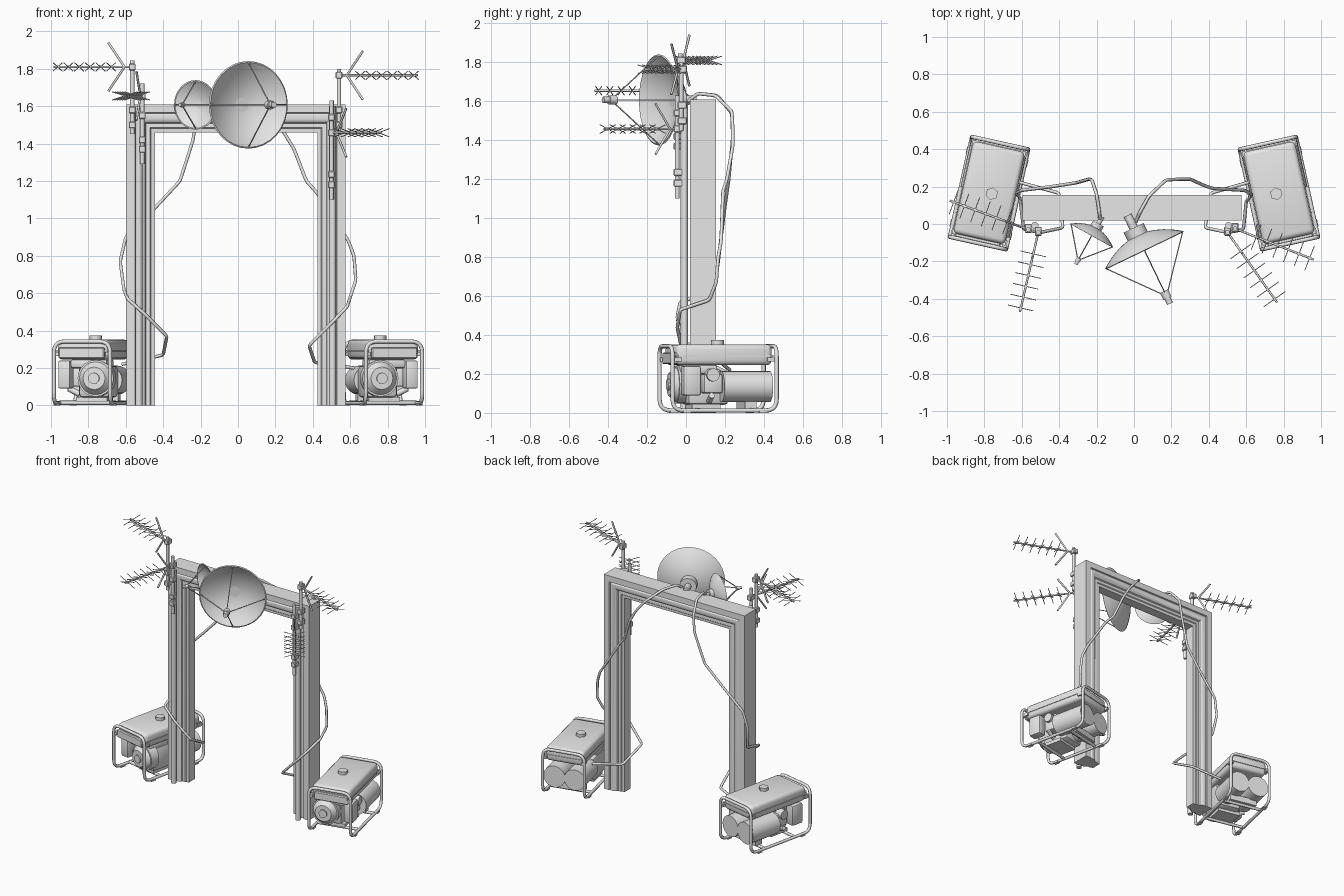
import bpy, bmesh, math
from mathutils import Vector, Matrix

if "Cube" in bpy.data.objects:
    bpy.data.objects.remove(bpy.data.objects["Cube"])

GREY = bpy.data.materials.new("metal_grey")
GREY.diffuse_color = (0.8, 0.8, 0.8, 1)
GREY.use_nodes = True
GREY.node_tree.nodes["Principled BSDF"].inputs["Base Color"].default_value = GREY.diffuse_color


def add(name, bm, angle=35):
    bmesh.ops.recalc_face_normals(bm, faces=bm.faces)
    me = bpy.data.meshes.new(name)
    bm.to_mesh(me)
    bm.free()
    me.materials.append(GREY)
    me.shade_smooth()
    me.set_sharp_from_angle(angle=math.radians(angle))
    ob = bpy.data.objects.new(name, me)
    bpy.context.scene.collection.objects.link(ob)
    return ob


def box(name, lo, hi, bevel=0.0, seg=2):
    lo, hi = Vector(lo), Vector(hi)
    bm = bmesh.new()
    bmesh.ops.create_cube(bm, size=1)
    for v in bm.verts:
        v.co = (lo + hi) / 2 + v.co * (hi - lo)
    if bevel:
        bmesh.ops.bevel(bm, geom=bm.edges[:], offset=bevel, segments=seg, profile=0.5, affect='EDGES')
    return add(name, bm)


def rod(name, a, b, r, sides=12, r2=None):
    a, b = Vector(a), Vector(b)
    bm = bmesh.new()
    bmesh.ops.create_cone(bm, cap_ends=True, segments=sides, radius1=r,
                          radius2=r if r2 is None else r2, depth=(b - a).length)
    rot = (b - a).to_track_quat('Z', 'Y').to_matrix().to_4x4()
    bm.transform(Matrix.Translation((a + b) / 2) @ rot)
    return add(name, bm, 50 if sides > 6 else 70)


def fillet(pts, r, closed, n=4):
    pts = [Vector(p) for p in pts]
    out = []
    for i, p in enumerate(pts):
        if not closed and i in (0, len(pts) - 1):
            out.append(p)
            continue
        q, s = pts[i - 1], pts[(i + 1) % len(pts)]
        a = p + (q - p).normalized() * min(r, (q - p).length * 0.45)
        b = p + (s - p).normalized() * min(r, (s - p).length * 0.45)
        for k in range(n + 1):
            t = k / n
            out.append(a * (1 - t) ** 2 + p * 2 * t * (1 - t) + b * t * t)
    return out


def tube(name, pts, r, closed=False, bend=0.03, n=4):
    cu = bpy.data.curves.new(name, 'CURVE')
    cu.dimensions = '3D'
    cu.bevel_depth = r
    cu.bevel_resolution = 2
    cu.use_fill_caps = True
    path = fillet(pts, bend, closed, n)
    sp = cu.splines.new('POLY')
    sp.points.add(len(path) - 1)
    for pt, p in zip(sp.points, path):
        pt.co = (*p, 1)
    sp.use_cyclic_u = closed
    tmp = bpy.data.objects.new(name + "_path", cu)
    bm = bmesh.new()
    me = bpy.data.meshes.new_from_object(tmp)
    bm.from_mesh(me)
    bpy.data.objects.remove(tmp)
    return add(name, bm, 50)


# door frame: moulded section swept up, across and down with mitred corners
front = [(0, .02), (.045, .02), (.048, .03), (.058, .024), (.07, .023), (.082, .026),
         (.092, .034), (.098, .036), (.103, .046), (.125, .044), (.13, .05), (.15, .052)]
section = front + [(u, .175 - v) for u, v in reversed(front)]
bm = bmesh.new()
rings = []
for sta in range(4):
    ring = []
    for u, v in section:
        x = -.595 + u if sta < 2 else .575 - u
        z = 1.61 - u if sta in (1, 2) else 0
        ring.append(bm.verts.new((x, v, z)))
    rings.append(ring)
n = len(section)
for a, b in zip(rings, rings[1:]):
    for i in range(n):
        bm.faces.new((a[i], a[(i + 1) % n], b[(i + 1) % n], b[i]))
bm.faces.new(rings[0])
bm.faces.new(rings[-1])
add("door_frame", bm, 25)

# conduit poles up the front of each jamb
for side, x in (("left", -.53), ("right", .505)):
    rod(side + "_conduit_pole", (x, -.008, 0), (x, -.008, 1.6), .019, 16)


# dishes: parabolic shell, back mount, struts and feed horn
def dish(name, centre, normal, r):
    c, nrm = Vector(centre), Vector(normal).normalized()
    s, d = r / .234, r * .37
    steps, seg = 8, 32
    prof = [(r * i / steps, d * ((i / steps) ** 2 - 1)) for i in range(1, steps + 1)]
    prof_in = [(q - .003, z + .007 * s) for q, z in reversed(prof)]
    loop = prof + [(r + .004, .003)] + prof_in
    side = nrm.cross(Vector((0, 0, 1)))
    at = lambda q, t, h: c + side * (q * math.cos(t)) + Vector((0, 0, q * math.sin(t))) + nrm * h
    bm = bmesh.new()
    rr = [[bm.verts.new(at(q, 2 * math.pi * k / seg, z)) for k in range(seg)] for q, z in loop]
    for a, b in zip(rr, rr[1:]):
        for k in range(seg):
            bm.faces.new((a[k], a[(k + 1) % seg], b[(k + 1) % seg], b[k]))
    bm.faces.new(rr[0])
    bm.faces.new(rr[-1])
    add(name + "_reflector", bm, 40)
    feed = c + nrm * 1.2 * r
    for k in range(4):
        rod(name + "_strut", at(r, k * math.pi / 2, 0), feed, .0035, 6)
    rod(name + "_feed_cap", feed - nrm * .03 * s, feed + nrm * .012 * s, .024 * s, 12)
    rod(name + "_feed_horn", feed, feed + nrm * .045 * s, .017 * s, 12)
    back = c - nrm * d
    rod(name + "_mount_hub", back + nrm * .01 * s, back - nrm * .045 * s, .06 * s, 16)
    rod(name + "_mount_arm", back - nrm * .04 * s, back - nrm * .12 * s, .024 * s, 8)


dish("large_dish", (.054, -.137, 1.607), (.433, -.9, 0), .23)
dish("small_dish", (-.225, -.06, 1.607), (-.486, -.874, 0), .128)


# aerials: mast, boom, V reflector and crossed elements
def aerial(name, foot, top, z, tip, clamps):
    foot = Vector(foot)
    base, tip = Vector((foot.x, foot.y, z)), Vector((*tip, z))
    rod(name + "_mast", foot, (foot.x, foot.y, top), .012, 12)
    rod(name + "_boom", base, tip, .006, 8)
    d = (tip - base).normalized()
    w = Vector((-d.y, d.x, 0))
    up = Vector((0, 0, 1))
    apex = base + d * .045
    for s in (-1, 1):
        rod(name + "_reflector_arm", apex, apex + d * .092 + up * s * .13, .0065, 6)
    for k in range(6):
        p = base.lerp(tip, .27 + .136 * k)
        for s in (-1, 1):
            e = w * .07 + up * .022 * s
            rod(name + "_element", p - e, p + e, .0025, 6)
        h = Vector((.007, .007, .007))
        box(name + "_element_clip", p - h, p + h)
    for cz in (z, *clamps):
        box(name + "_clamp", (foot.x - .018, foot.y - .018, cz - .018),
            (foot.x + .018, foot.y + .03, cz + .018), .004, 1)


aerial("upper_left_aerial", (-.565, -.03, 1.45), 1.845, 1.81, (-.985, .125), (1.5, 1.58))
aerial("lower_left_aerial", (-.512, -.045, 1.29), 1.72, 1.655, (-.61, -.47), (1.37, 1.42, 1.55))
aerial("upper_right_aerial", (.54, -.025, 1.45), 1.8, 1.765, (.96, -.19), (1.5, 1.58))
aerial("lower_right_aerial", (.5, -.045, 1.1), 1.63, 1.458, (.765, -.42), (1.18, 1.235, 1.54))

# cables from the dishes to the generators
tube("left_cable", [(-.18, .01, 1.6), (-.185, .06, 1.64), (-.2, .16, 1.63), (-.225, .235, 1.54),
     (-.24, .24, 1.42), (-.31, .22, 1.2), (-.44, .2, 1.06), (-.6, .18, .9), (-.63, .165, .77),
     (-.61, .14, .62), (-.59, -.03, .57), (-.5, -.045, .49), (-.38, -.02, .37), (-.4, .165, .27),
     (-.62, .225, .22)], .009, bend=.015, n=2)
tube("right_cable", [(.01, .01, 1.6), (.03, .06, 1.64), (.08, .15, 1.63), (.17, .235, 1.55),
     (.245, .24, 1.46), (.3, .24, 1.37), (.365, .21, 1.2), (.42, .19, 1.14), (.59, .18, .88),
     (.62, .165, .8), (.63, .155, .67), (.6, .12, .58), (.585, -.03, .53), (.5, -.045, .44),
     (.38, -.02, .32), (.41, .165, .23), (.62, .225, .2)], .009, bend=.015, n=2)


# portable generator in local space: front at -y, outer side at +x
def generator(side):
    nm = "right_generator_" if side > 0 else "left_generator_"
    w, l, t, b = .154, .274, .342, .012
    P = [
        tube(nm + "tube_frame", [(-w, -l, t), (w, -l, t), (w, -l, b), (w, l, b), (w, l, t),
             (-w, l, t), (-w, l, b), (-w, -l, b)], .011, True, .06, 5),
        box(nm + "fuel_tank", (-.142, -.25, .245), (.142, .255, .352), .025, 3),
        box(nm + "tank_flange", (-.146, -.255, .288), (.146, .26, .296)),
        rod(nm + "fuel_cap", (-.015, 0, .35), (-.015, 0, .374), .034, 6),
        box(nm + "front_panel", (-.12, -.268, .25), (.13, -.24, .31), .006, 1),
        box(nm + "crankcase", (-.13, -.17, .04), (.045, .05, .215), .025),
        box(nm + "engine_head", (.03, -.1, .1), (.115, .0, .2), .012),
        rod(nm + "fan_shroud", (-.06, -.21, .145), (-.06, -.14, .145), .098, 20),
        rod(nm + "recoil_cover", (-.06, -.245, .145), (-.06, -.21, .145), .06, 20, .088),
        rod(nm + "recoil_hub", (-.06, -.255, .145), (-.06, -.24, .145), .03, 12),
        box(nm + "air_filter", (.078, -.215, .09), (.145, -.12, .24), .01),
        box(nm + "engine_cowl", (-.12, -.2, .2), (.08, -.02, .246), .012),
        rod(nm + "carburettor", (.06, -.055, .195), (.135, -.055, .195), .034, 12),
        rod(nm + "oil_filler", (.06, -.06, .06), (.12, -.06, .09), .016, 8),
        rod(nm + "alternator", (-.074, .03, .135), (-.074, .255, .135), .078, 24),
        rod(nm + "muffler", (.076, .0, .135), (.076, .255, .135), .08, 24),
        rod(nm + "exhaust_pipe", (.06, -.02, .15), (.06, .02, .15), .022, 10),
        box(nm + "engine_mount", (-.11, -.15, .02), (.06, .0, .045)),
        box(nm + "alternator_mount", (-.11, .12, .02), (.1, .18, .065)),
    ]
    for y in (-.13, .15):
        P.append(rod(nm + "cross_bar", (-w, y, .014), (w, y, .014), .011, 10))
    for sx in (-1, 1):
        for y in (-.2, .2):
            P.append(box(nm + "foot", (sx * w - .014, y - .02, 0), (sx * w + .014, y + .02, .01)))
            P.append(box(nm + "tank_bracket", (sx * .14 - .012, y * 1.25 - .025, .265),
                         (sx * .14 + .012, y * 1.25 + .025, .285)))
    m = Matrix.Translation((side * .775, .165, 0)) @ Matrix.Diagonal((side, 1, 1, 1)) \
        @ Matrix.Rotation(math.radians(12.5), 4, 'Z')
    for ob in P:
        ob.data.transform(m)
        if side < 0:
            ob.data.flip_normals()


generator(1)
generator(-1)
